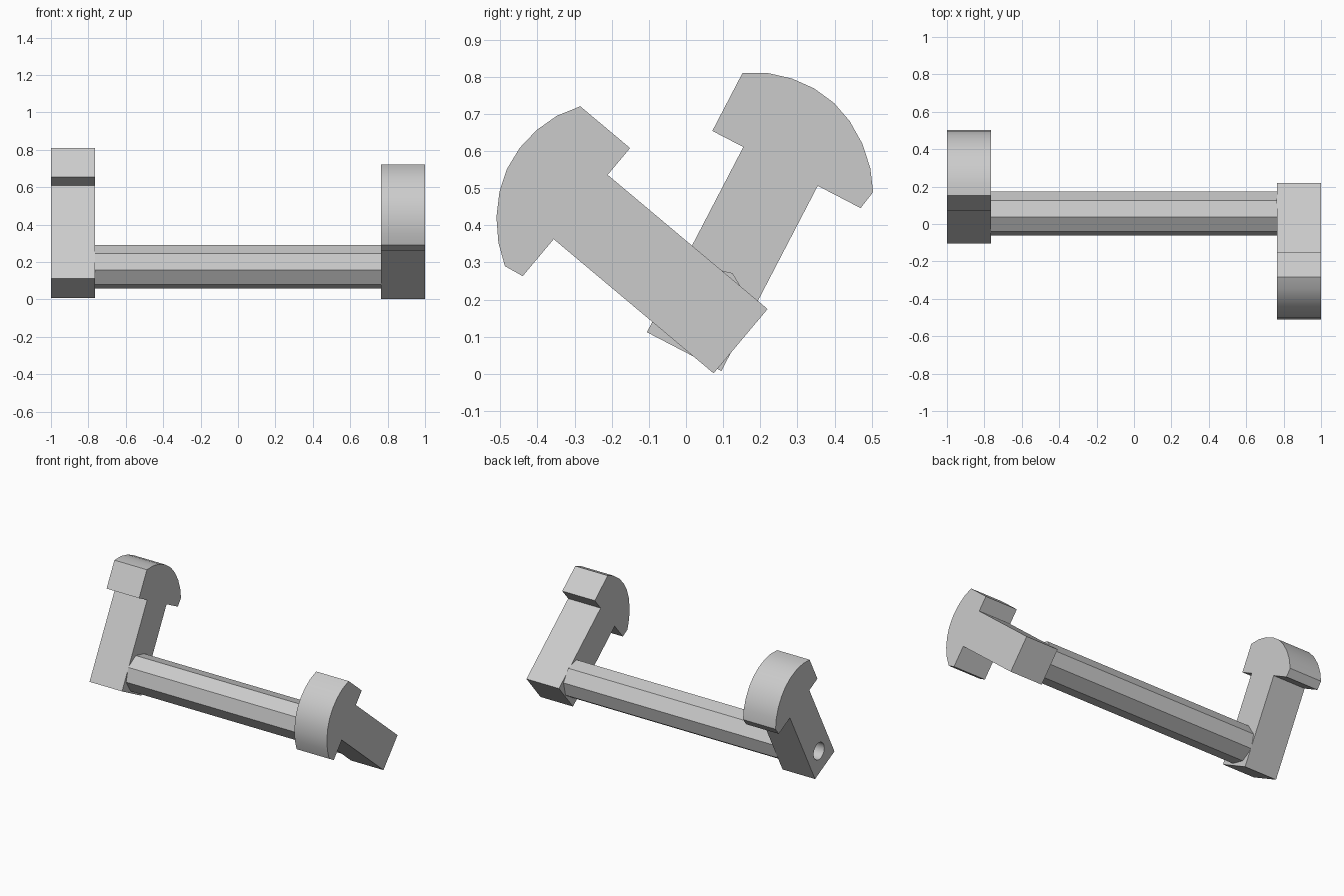
import bpy, bmesh, math
from mathutils import Vector

cube = bpy.data.objects.get("Cube")
if cube:
    bpy.data.objects.remove(cube, do_unlink=True)

# Single grey material
grey = bpy.data.materials.new("plain grey")
grey.use_nodes = True
colour = (0.6, 0.6, 0.6, 1)
grey.diffuse_color = colour
grey.node_tree.nodes["Principled BSDF"].inputs["Base Color"].default_value = colour


def prism(name, outline, x0, x1):
    """Extrude a (y, z) outline along x."""
    bm = bmesh.new()
    face = bm.faces.new([bm.verts.new((x0, y, z)) for y, z in outline])
    grown = bmesh.ops.extrude_face_region(bm, geom=[face])["geom"]
    moved = [g for g in grown if isinstance(g, bmesh.types.BMVert)]
    bmesh.ops.translate(bm, verts=moved, vec=(x1 - x0, 0, 0))
    if not face.is_valid or len(bm.faces) < len(outline) + 2:
        bm.faces.new([v for v in bm.verts if v not in moved])
    bmesh.ops.recalc_face_normals(bm, faces=bm.faces)
    mesh = bpy.data.meshes.new(name)
    bm.to_mesh(mesh)
    bm.free()
    mesh.materials.append(grey)
    obj = bpy.data.objects.new(name, mesh)
    bpy.context.collection.objects.link(obj)
    return obj


def ring(centre, radius, sides, turn=0):
    return [(centre[0] - radius * math.sin(turn + math.tau * k / sides),
             centre[1] + radius * math.cos(turn + math.tau * k / sides))
            for k in range(sides)]


def shade(obj, degrees):
    bpy.ops.object.select_all(action='DESELECT')
    obj.select_set(True)
    bpy.context.view_layer.objects.active = obj
    bpy.ops.object.shade_smooth_by_angle(angle=math.radians(degrees))


# Arm with domed head: (sideways, along) from the middle of the foot
arm_profile = [
    (-.113, 0), (-.113, .562), (-.207, .562), (-.207, .737),
    (-.147, .769), (-.082, .786), (-.017, .79), (.049, .78), (.109, .756),
    (.167, .718), (.216, .67), (.253, .616), (.243, .562), (.113, .562), (.113, 0)]


def arm(name, foot, lean, x0, x1):
    side = math.copysign(1, lean)
    a = math.radians(lean)
    along = Vector((math.sin(a), math.cos(a)))
    across = Vector((math.cos(a), -math.sin(a))) * side
    outline = [Vector(foot) + across * w + along * u for w, u in arm_profile]
    return prism(name, outline, x0, x1)


right_arm = arm("right_arm", (-.005, .06), 27.5, -1, -.765)
left_arm = arm("left_arm", (.147, .088), -50, .765, 1)

# Octagonal bar joining the arms
axis = (.055, .175)
bar = prism("bar", ring(axis, .119, 8, math.radians(9)), -.765, .765)

# Round socket in the right arm
cutter = prism("socket_cutter", ring(axis, .055, 32), -1.1, -.7)
cutter.hide_render = True
cut = right_arm.modifiers.new("socket", 'BOOLEAN')
cut.operation = 'DIFFERENCE'
cut.solver = 'EXACT'
cut.object = cutter
bpy.context.view_layer.objects.active = right_arm
bpy.ops.object.modifier_apply(modifier=cut.name)
bpy.data.objects.remove(cutter, do_unlink=True)

for part in (right_arm, left_arm):
    shade(part, 25)
